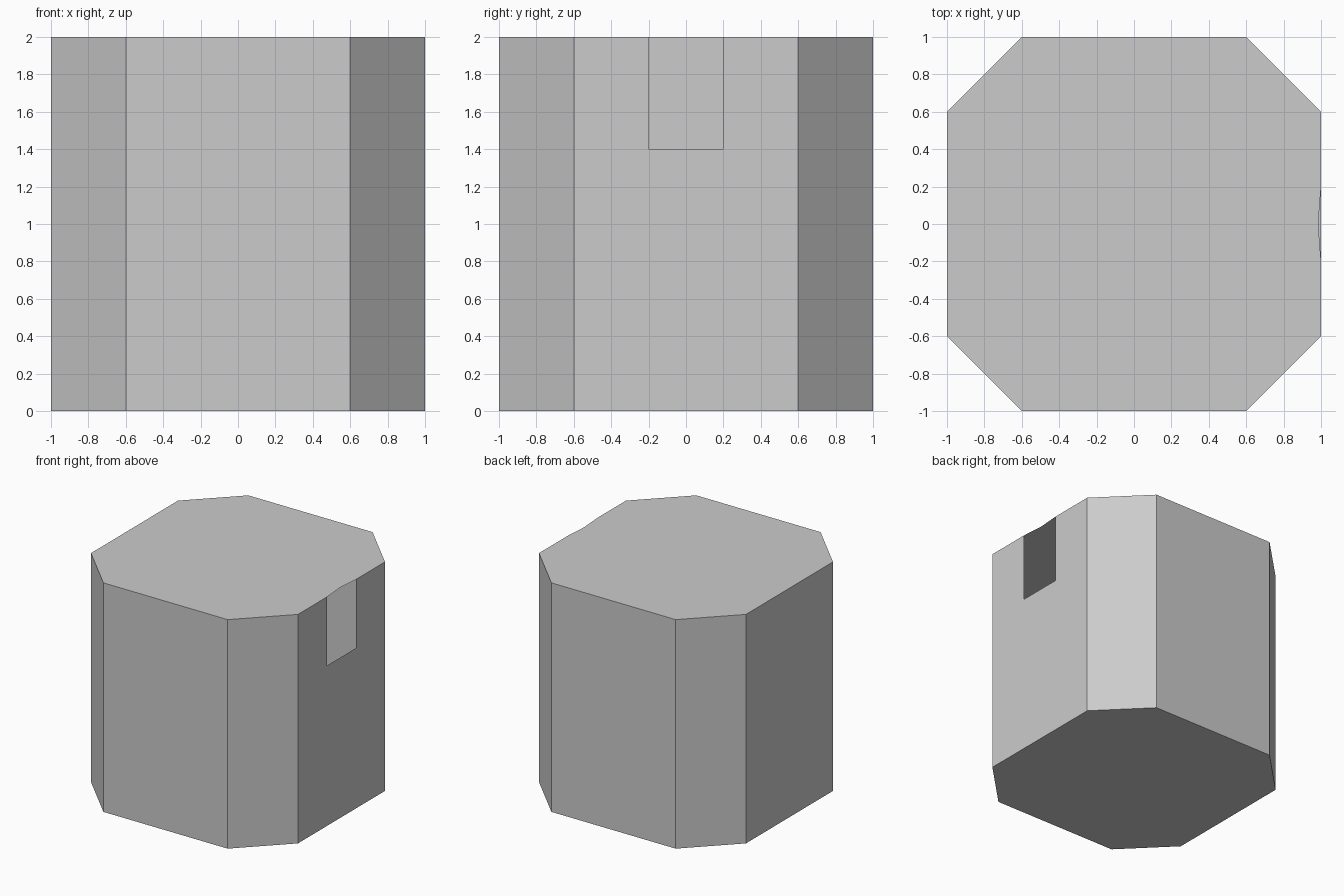
import bpy, bmesh

if "Cube" in bpy.data.objects:
    bpy.data.objects.remove(bpy.data.objects["Cube"])

R, C, H = 1.0, 0.6, 2.0          # half width, chamfer start, height
W, SILL, DENT = 0.2, 1.4, 0.985  # opening half width, its sill, dent in the lid edge

# Octagon outline, counter-clockwise, starting on the right side
outline = [(R, -C), (R, C), (C, R), (-C, R), (-R, C), (-R, -C), (-C, -R), (C, -R)]

bm = bmesh.new()
low = [bm.verts.new((x, y, 0)) for x, y in outline]
top = [bm.verts.new((x, y, H)) for x, y in outline]

# Corners of the opening in the right wall and the dented lid edge above it
rim = [bm.verts.new((R, s * W, H)) for s in (-1, 1)]
sill = [bm.verts.new((R, s * W, SILL)) for s in (-1, 1)]
dent = bm.verts.new((DENT, 0, H))

# Floor and lid of the hollow shell
bm.faces.new(low[::-1])
bm.faces.new([top[0], rim[0], dent, rim[1]] + top[1:])

# Right wall, running around the opening
bm.faces.new([low[0], low[1], top[1], rim[1], sill[1], sill[0], rim[0], top[0]])

# Other seven walls
for i in range(1, 8):
    j = (i + 1) % 8
    bm.faces.new([low[i], low[j], top[j], top[i]])

mesh = bpy.data.meshes.new("octagonal_shell")
bm.to_mesh(mesh)
bm.free()
shell = bpy.data.objects.new("octagonal_shell", mesh)
bpy.context.collection.objects.link(shell)
